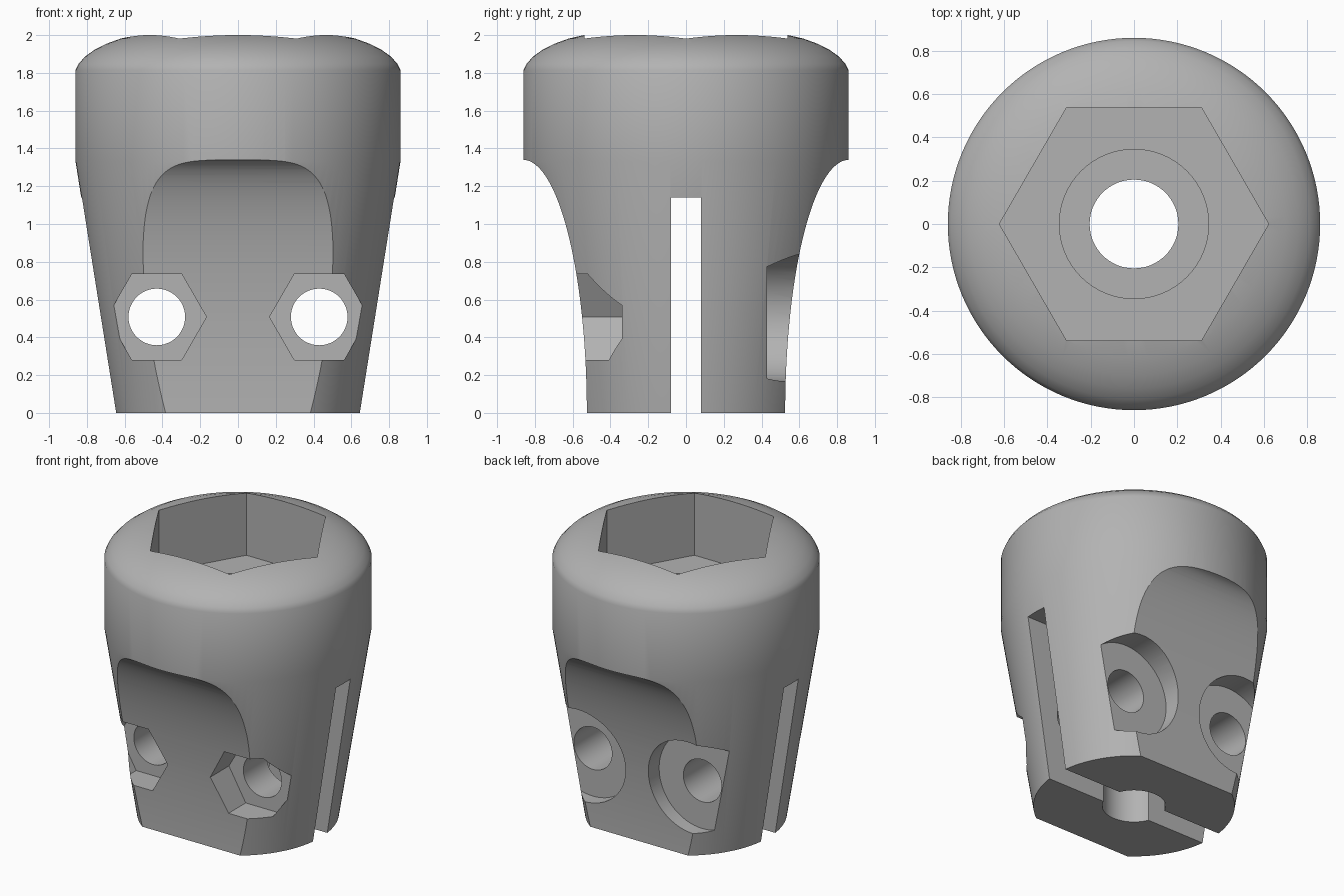
import bpy
import bmesh
from math import cos, sin, pi, radians

cube = bpy.data.objects.get("Cube")
if cube:
    bpy.data.objects.remove(cube, do_unlink=True)

grey = bpy.data.materials.new("plain grey")
grey.use_nodes = True
grey.diffuse_color = (0.45, 0.45, 0.45, 1)
grey.node_tree.nodes["Principled BSDF"].inputs["Base Color"].default_value = grey.diffuse_color


def make_object(name, bm):
    bmesh.ops.recalc_face_normals(bm, faces=bm.faces)
    mesh = bpy.data.meshes.new(name)
    bm.to_mesh(mesh)
    bm.free()
    mesh.materials.append(grey)
    obj = bpy.data.objects.new(name, mesh)
    bpy.context.collection.objects.link(obj)
    return obj


def lathe(name, profile, steps=128):
    """Solid of revolution from (radius, height) points, capped at both ends."""
    bm = bmesh.new()
    rings = [[bm.verts.new((r * cos(2 * pi * i / steps), r * sin(2 * pi * i / steps), z))
              for i in range(steps)] for r, z in profile]
    for low, high in zip(rings, rings[1:]):
        for i in range(steps):
            j = (i + 1) % steps
            bm.faces.new((low[i], low[j], high[j], high[i]))
    bm.faces.new(rings[0])
    bm.faces.new(rings[-1])
    return make_object(name, bm)


def oval(cu, cv, ru, rv, sides):
    return [(cu + ru * cos(2 * pi * i / sides), cv + rv * sin(2 * pi * i / sides))
            for i in range(sides)]


def prism(name, outline, axis, start, end):
    """Extrude a closed outline along one axis."""
    place = {"X": lambda u, v, t: (t, u, v),
             "Y": lambda u, v, t: (u, t, v),
             "Z": lambda u, v, t: (u, v, t)}[axis]
    bm = bmesh.new()
    a, b = [[bm.verts.new(place(u, v, t)) for u, v in outline] for t in (start, end)]
    bm.faces.new(a)
    bm.faces.new(b)
    for i in range(len(a)):
        j = (i + 1) % len(a)
        bm.faces.new((a[i], a[j], b[j], b[i]))
    return make_object(name, bm)


def cut(target, cutter):
    cutter.hide_render = True
    mod = target.modifiers.new("cut", "BOOLEAN")
    mod.operation = "DIFFERENCE"
    mod.solver = "EXACT"
    mod.object = cutter
    bpy.context.view_layer.objects.active = target
    bpy.ops.object.modifier_apply(modifier=mod.name)
    bpy.data.objects.remove(cutter, do_unlink=True)


# Tapered body with a rounded shoulder
body = lathe("coupler_body", [
    (0.65, 0), (0.86, 1.33), (0.86, 1.815), (0.845, 1.847), (0.81, 1.886),
    (0.76, 1.922), (0.70, 1.953), (0.62, 1.982), (0.54, 2.0), (0.40, 2.02)])

# Curved scoops on the front and back
for side in (-1, 1):
    cut(body, prism("scoop", oval(side * 0.863, 0, 0.338, 1.34, 160), "X", -2, 2))

# Hexagonal socket, stepped bore and through hole
cut(body, prism("socket", oval(0, 0, 0.622, 0.622, 6), "Z", 1.54, 2.5))
cut(body, prism("wide_bore", oval(0, 0, 0.345, 0.345, 64), "Z", 1.3, 1.7))
cut(body, prism("shaft_hole", oval(0, 0, 0.205, 0.205, 64), "Z", -0.5, 1.5))

# Clamping slot
cut(body, prism("slot", [(-0.08, -0.5), (0.08, -0.5), (0.08, 1.14), (-0.08, 1.14)], "X", -2, 2))

# Clamp screws: nut pocket in front, hole through, head recess behind
for side in (-1, 1):
    x, z = side * 0.43, 0.508
    cut(body, prism("nut_pocket", oval(x, z, 0.263, 0.263, 6), "Y", -1.5, -0.34))
    cut(body, prism("head_recess", oval(x, z, 0.34, 0.34, 64), "Y", 0.43, 1.5))
    cut(body, prism("screw_hole", oval(x, z, 0.15, 0.15, 48), "Y", -1.6, 1.6))

bpy.ops.object.select_all(action="DESELECT")
body.select_set(True)
bpy.context.view_layer.objects.active = body
bpy.ops.object.shade_smooth_by_angle(angle=radians(30))
